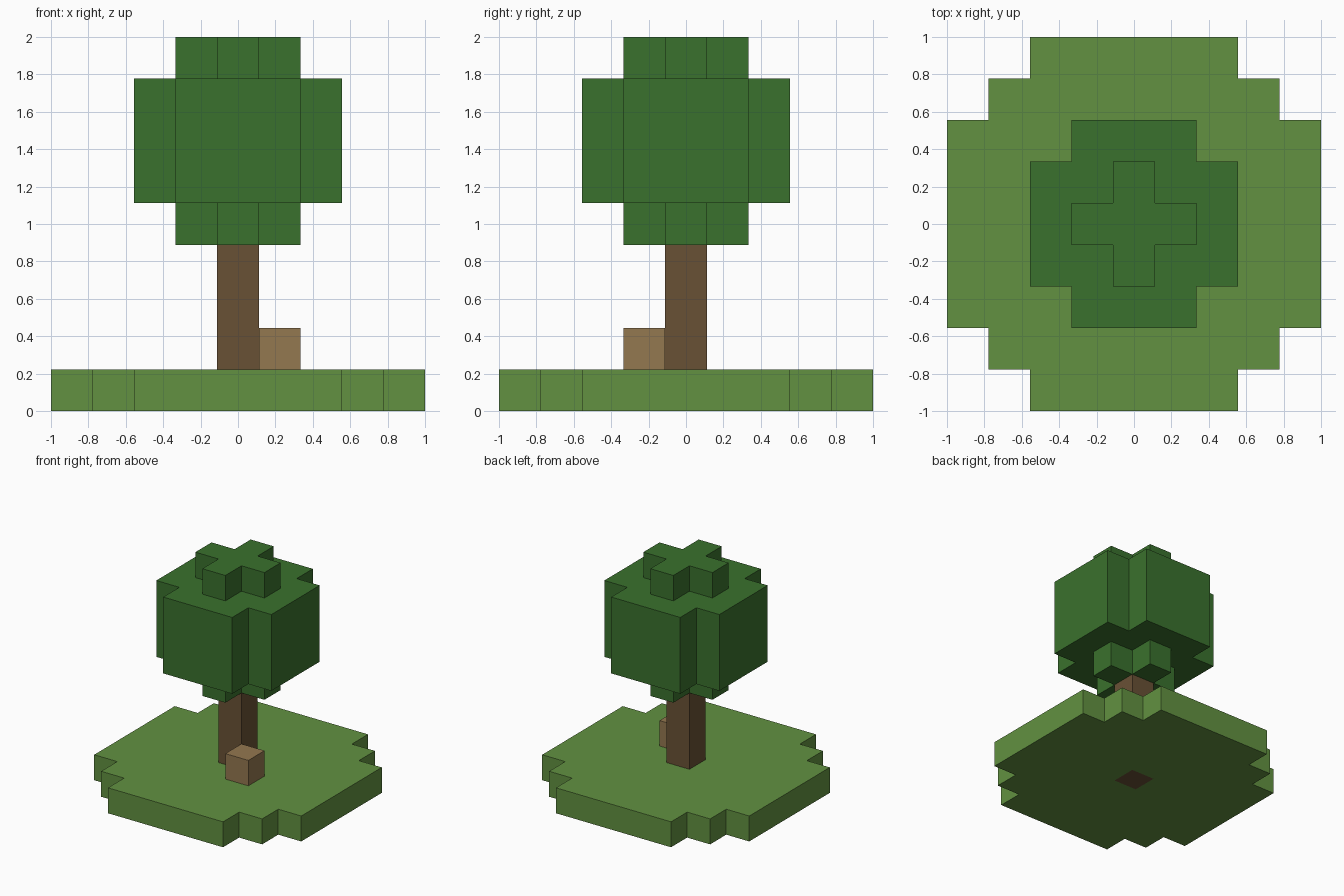
import bpy
import bmesh
import math
from mathutils import Vector

default_cube = bpy.data.objects.get("Cube")
if default_cube:
    bpy.data.objects.remove(default_cube, do_unlink=True)

UNIT = 2 / 9  # edge of one block


def material(name, rgb):
    """Flat material from 0-255 display colour, stored as linear."""
    linear = [((c / 255 + 0.055) / 1.055) ** 2.4 for c in rgb]
    mat = bpy.data.materials.new(name)
    mat.use_nodes = True
    mat.diffuse_color = (*linear, 1)
    bsdf = mat.node_tree.nodes["Principled BSDF"]
    bsdf.inputs["Base Color"].default_value = (*linear, 1)
    bsdf.inputs["Roughness"].default_value = 0.9
    return mat


def disc(radius_sq, layers):
    """Blocks of a stepped disc, repeated over the given layers."""
    span = range(-4, 5)
    return {(x, y, z) for z in layers for x in span for y in span
            if x * x + y * y <= radius_sq}


def build(name, blocks, filled, mat):
    """Skin the blocks, leaving out faces pressed against another block."""
    bm = bmesh.new()
    for block in blocks:
        centre = (Vector(block) + Vector((0, 0, 0.5))) * UNIT
        for axis in range(3):
            for sign in (-1, 1):
                normal = Vector((0, 0, 0))
                normal[axis] = sign
                if tuple(int(b + n) for b, n in zip(block, normal)) in filled:
                    continue
                side = Vector((0, 0, 0))
                side[(axis + 1) % 3] = 1
                up = normal.cross(side)
                corners = (side + up, up - side, -side - up, side - up)
                bm.faces.new([bm.verts.new(centre + (normal + c) * UNIT / 2)
                              for c in corners])
    bmesh.ops.remove_doubles(bm, verts=bm.verts[:], dist=0.001)
    bmesh.ops.dissolve_limit(bm, angle_limit=math.radians(1),
                             verts=bm.verts[:], edges=bm.edges[:])
    mesh = bpy.data.meshes.new(name)
    bm.to_mesh(mesh)
    bm.free()
    mesh.materials.append(mat)
    bpy.context.collection.objects.link(bpy.data.objects.new(name, mesh))


# Trunk runs down through the ground disc
trunk = disc(0, range(4))
ground = disc(20, [0]) - trunk
# Crown: thick middle with a small cross above and below
crown = disc(5, range(5, 8)) | disc(1, [4, 8])
stump = {(1, -1, 1)}

everything = trunk | ground | crown | stump
build("grass_ground", ground, everything, material("grass green", (98, 145, 65)))
build("trunk", trunk, everything, material("bark brown", (105, 81, 53)))
build("leaf_crown", crown, everything, material("leaf green", (58, 113, 45)))
build("small_block", stump, everything, material("light wood", (148, 120, 80)))
